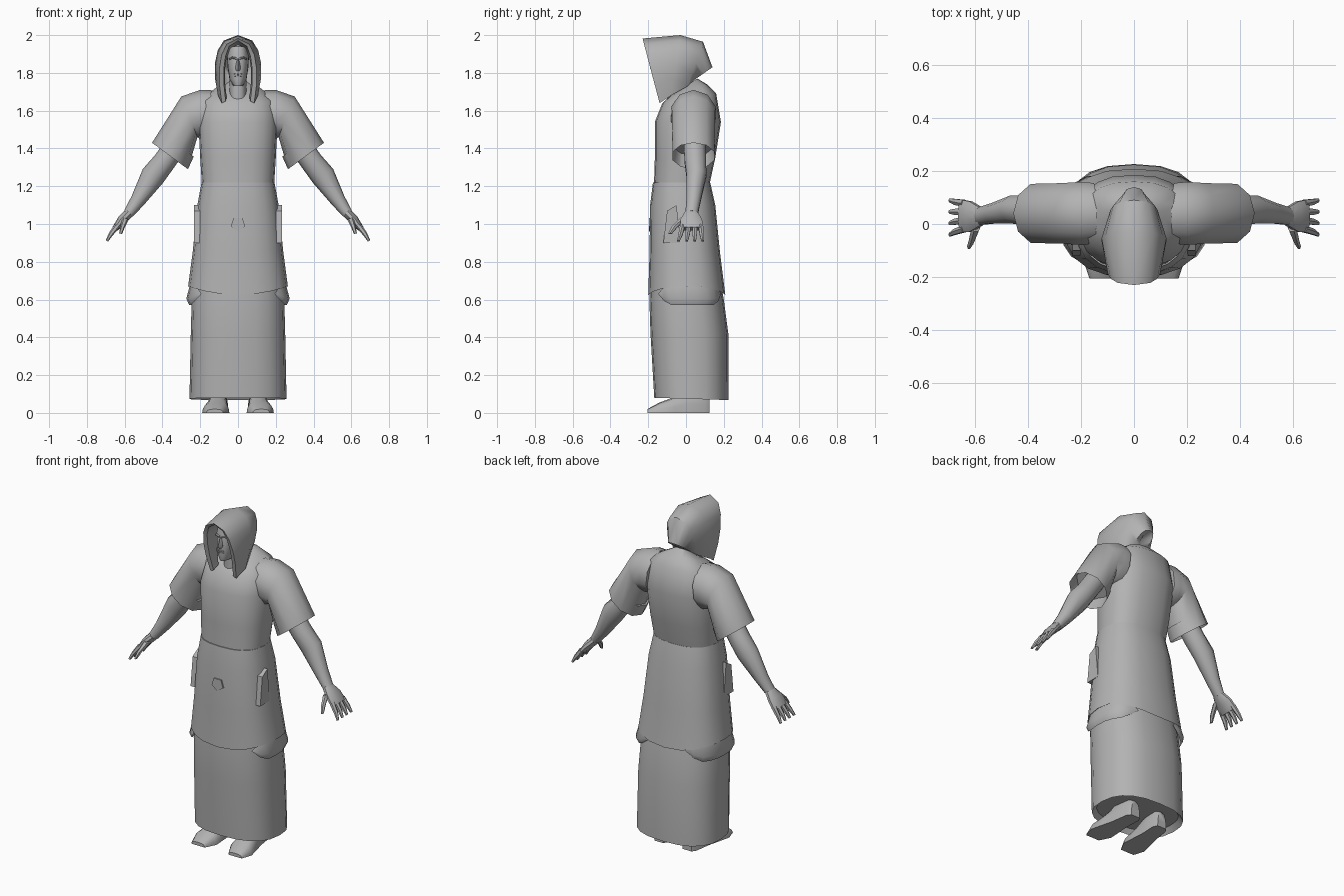
import bpy, bmesh
from math import cos, sin, pi, copysign, radians
from mathutils import Vector

cube = bpy.data.objects.get("Cube")
if cube:
    bpy.data.objects.remove(cube, do_unlink=True)

GREY = (.45, .45, .45, 1)
grey = bpy.data.materials.new("plain grey")
grey.use_nodes = True
grey.diffuse_color = GREY
grey.node_tree.nodes["Principled BSDF"].inputs["Base Color"].default_value = GREY


def loft(name, rings, closed=True, mirror=False):
    """Skin a list of equal-length point rings; closed rings get end caps."""
    bm = bmesh.new()
    rows = [[bm.verts.new(point) for point in ring] for ring in rings]
    count = len(rows[0])
    for near, far in zip(rows, rows[1:]):
        for i in range(count if closed else count - 1):
            j = (i + 1) % count
            bm.faces.new((near[i], near[j], far[j], far[i]))
    if closed:
        bm.faces.new(rows[0])
        bm.faces.new(rows[-1])
    bmesh.ops.recalc_face_normals(bm, faces=bm.faces)
    mesh = bpy.data.meshes.new(name)
    bm.to_mesh(mesh)
    bm.free()
    mesh.materials.append(grey)
    part = bpy.data.objects.new(name, mesh)
    bpy.context.collection.objects.link(part)
    bpy.ops.object.select_all(action="DESELECT")
    bpy.context.view_layer.objects.active = part
    part.select_set(True)
    bpy.ops.object.shade_smooth_by_angle(angle=radians(45))
    if mirror:
        part.modifiers.new("mirror", "MIRROR")


def power(value, exponent):
    return copysign(abs(value) ** exponent, value)


def circle(count):
    return [(cos(2 * pi * i / count), sin(2 * pi * i / count)) for i in range(count)]


def body_ring(z, half, front, back, tilt=0, lift=0):
    """Rounded-box ring; tilt raises the back, lift raises the sides."""
    points = []
    for c, s in circle(20):
        c, s = power(c, .8), power(s, .8)
        t = (s + 1) / 2
        points.append(Vector((half * c, front + (back - front) * t, z + tilt * t + lift * c * c)))
    return points


def oval(top, low, y, depth):
    """Oval ring between an upper and a lower outline point."""
    top, low = Vector((top[0], y, top[1])), Vector((low[0], y, low[1]))
    middle, half = (top + low) / 2, (top - low) / 2
    return [middle + half * c + Vector((0, depth * s, 0)) for c, s in circle(10)]


def tuck(ring, offset, scale=.9):
    """Shrunken copy of a ring, moved inward to hollow out an opening."""
    center = sum(ring, Vector()) / len(ring)
    return [center + (point - center) * scale + Vector(offset) for point in ring]


def sweep(name, path, thick, deep, count=10):
    """Mirrored oval tube along a path; thick lies across it, deep along y."""
    path = [Vector(point) for point in path]
    rings = []
    for i, point in enumerate(path):
        along = path[min(i + 1, len(path) - 1)] - path[max(i - 1, 0)]
        across = Vector((-along.z, 0, along.x)).normalized()
        rings.append([point + across * thick[i] * c + Vector((0, deep[i] * s, 0))
                      for c, s in circle(count)])
    loft(name, rings, mirror=True)


# Robe: torso, overskirt and long underskirt
loft("torso", [
    body_ring(z=1.19, half=.19, front=-.17, back=.12),
    body_ring(z=1.35, half=.2, front=-.165, back=.155),
    body_ring(z=1.54, half=.21, front=-.165, back=.185),
    body_ring(z=1.64, half=.19, front=-.125, back=.16, tilt=.05),
    body_ring(z=1.68, half=.12, front=-.08, back=.11, tilt=.06),
    body_ring(z=1.7, half=.05, front=-.05, back=.06, tilt=.07)])

over_hem = body_ring(z=.625, half=.264, front=-.2, back=.208, lift=.045)
loft("overskirt", [
    body_ring(z=1.22, half=.193, front=-.175, back=.128),
    body_ring(z=1.1, half=.215, front=-.19, back=.155),
    body_ring(z=.85, half=.24, front=-.193, back=.18),
    over_hem,
    tuck(over_hem, (0, 0, .02))])

under_hem = body_ring(z=.08, half=.257, front=-.168, back=.226, tilt=-.012)
loft("underskirt", [
    body_ring(z=.75, half=.23, front=-.185, back=.175),
    body_ring(z=.6, half=.245, front=-.194, back=.2),
    body_ring(z=.42, half=.25, front=-.188, back=.224),
    under_hem,
    tuck(under_hem, (0, 0, .03))])


# Flared cloth flaps below the overskirt hem, tapering to points
def flap_row(grow, height, steps=9):
    row = []
    for i in range(steps):
        t = i / (steps - 1)
        angle = -.75 + 1.9 * t
        taper = min(1, 5 * t, 5 * (1 - t))
        flare = grow * taper
        row.append(((.248 + flare) * power(cos(angle), .8),
                    (.2 + flare) * power(sin(angle), .8),
                    .63 + (height - .63) * taper))
    return row


loft("hem_flap", [flap_row(0, .7), flap_row(.026, .605), flap_row(.01, .57)],
     closed=False, mirror=True)

# Hip pouches and belt pendant
loft("hip_pouch", [[(x, -.12, .9), (x, -.03, .9), (x, -.05, 1.1), (x, -.1, 1.07)]
                   for x in (.19, .232)], mirror=True)
loft("belt_pendant", [[(.04 * s, y, 1 - .04 * c) for c, s in circle(5)] for y in (-.18, -.197)])

# Wide sleeves with a hollow cuff
cuff = oval(top=(.455, 1.43), low=(.265, 1.29), y=.04, depth=.117)
loft("sleeve", [
    oval(top=(.14, 1.71), low=(.17, 1.45), y=.04, depth=.12),
    oval(top=(.2, 1.71), low=(.2, 1.45), y=.04, depth=.125),
    oval(top=(.3, 1.675), low=(.215, 1.46), y=.04, depth=.12),
    cuff,
    tuck(cuff, (-.04, 0, .06))], mirror=True)

# Arms, palms and digits
sweep("arm", [(.32, .045, 1.43), (.39, .05, 1.33), (.45, .055, 1.255), (.53, .04, 1.125), (.58, .03, 1.055)],
      thick=(.06, .06, .065, .04, .028), deep=(.06, .06, .055, .04, .035))
sweep("palm", [(.575, .028, 1.06), (.615, .028, 1.02), (.65, .03, .975)],
      thick=(.026, .025, .017), deep=(.035, .06, .065))
for i, label in enumerate(("index", "middle", "ring", "little")):
    base, tip = .032 * i - .018, .043 * i - .04
    sweep(label + "_finger", [(.64, base, .99), (.674, (base + tip) / 2, .945), (.694, tip, .91)],
          thick=(.016, .012, .007), deep=(.015, .013, .008), count=6)
sweep("thumb", [(.595, -.01, 1.03), (.611, -.06, .985), (.622, -.085, .948)],
      thick=(.018, .012, .008), deep=(.022, .018, .01), count=6)


# Shoes: flat-soled arches swept from heel to toe, turned slightly outward
def shoe_ring(y, half, height):
    return [(.105 - .09 * y + half * power(cos(pi * i / 8), .6), y, height * sin(pi * i / 8))
            for i in range(9)]


loft("shoe", [
    shoe_ring(y=.125, half=.03, height=.09),
    shoe_ring(y=.1, half=.045, height=.12),
    shoe_ring(y=0, half=.05, height=.12),
    shoe_ring(y=-.06, half=.06, height=.085),
    shoe_ring(y=-.14, half=.072, height=.055),
    shoe_ring(y=-.205, half=.045, height=.02)], mirror=True)

# Neck, head and facial features
loft("neck", [body_ring(z=z, half=.045, front=-.1, back=.04) for z in (1.66, 1.78)])
loft("head", [
    body_ring(z=1.73, half=.026, front=-.16, back=.03),
    body_ring(z=1.765, half=.045, front=-.168, back=.03),
    body_ring(z=1.83, half=.055, front=-.165, back=.04),
    body_ring(z=1.89, half=.058, front=-.165, back=.05),
    body_ring(z=1.94, half=.05, front=-.15, back=.05)])
sweep("nose", [(0, -.16, 1.875), (0, -.165, 1.825), (0, -.16, 1.81)],
      thick=(.006, .014, .01), deep=(.01, .026, .015), count=4)
sweep("brow", [(.008, -.163, 1.876), (.03, -.16, 1.881), (.046, -.145, 1.872)],
      thick=(.006, .005, .004), deep=(.01, .01, .01), count=6)
for label, z in (("upper_lip", 1.794), ("lower_lip", 1.784)):
    sweep(label, [(0, -.165, z), (.02, -.16, z)], thick=(.005, .002), deep=(.01, .008), count=6)


# Hood: half arches running from the inner rim to the drooping back point
def hood_arch(half, top, low, steps=6):
    """Arch from a ridge point to a lower edge point, both given as (y, z)."""
    top, low = Vector(top), Vector(low)
    arch = []
    for i in range(steps):
        t = i / (steps - 1)
        y, z = top.lerp(low, t ** 1.5)
        arch.append((half * sin(.72 * pi * t) ** .6, y, z))
    return arch


loft("hood", [
    hood_arch(half=.07, top=(-.1, 1.95), low=(-.1, 1.67)),
    hood_arch(half=.076, top=(-.22, 1.97), low=(-.14, 1.65)),
    hood_arch(half=.1, top=(-.23, 1.982), low=(-.14, 1.64)),
    hood_arch(half=.124, top=(-.03, 2), low=(-.08, 1.68)),
    hood_arch(half=.09, top=(.09, 1.965), low=(.01, 1.73)),
    hood_arch(half=.045, top=(.14, 1.83), low=(.04, 1.76)),
    hood_arch(half=0, top=(.07, 1.82), low=(.04, 1.76))], closed=False, mirror=True)
